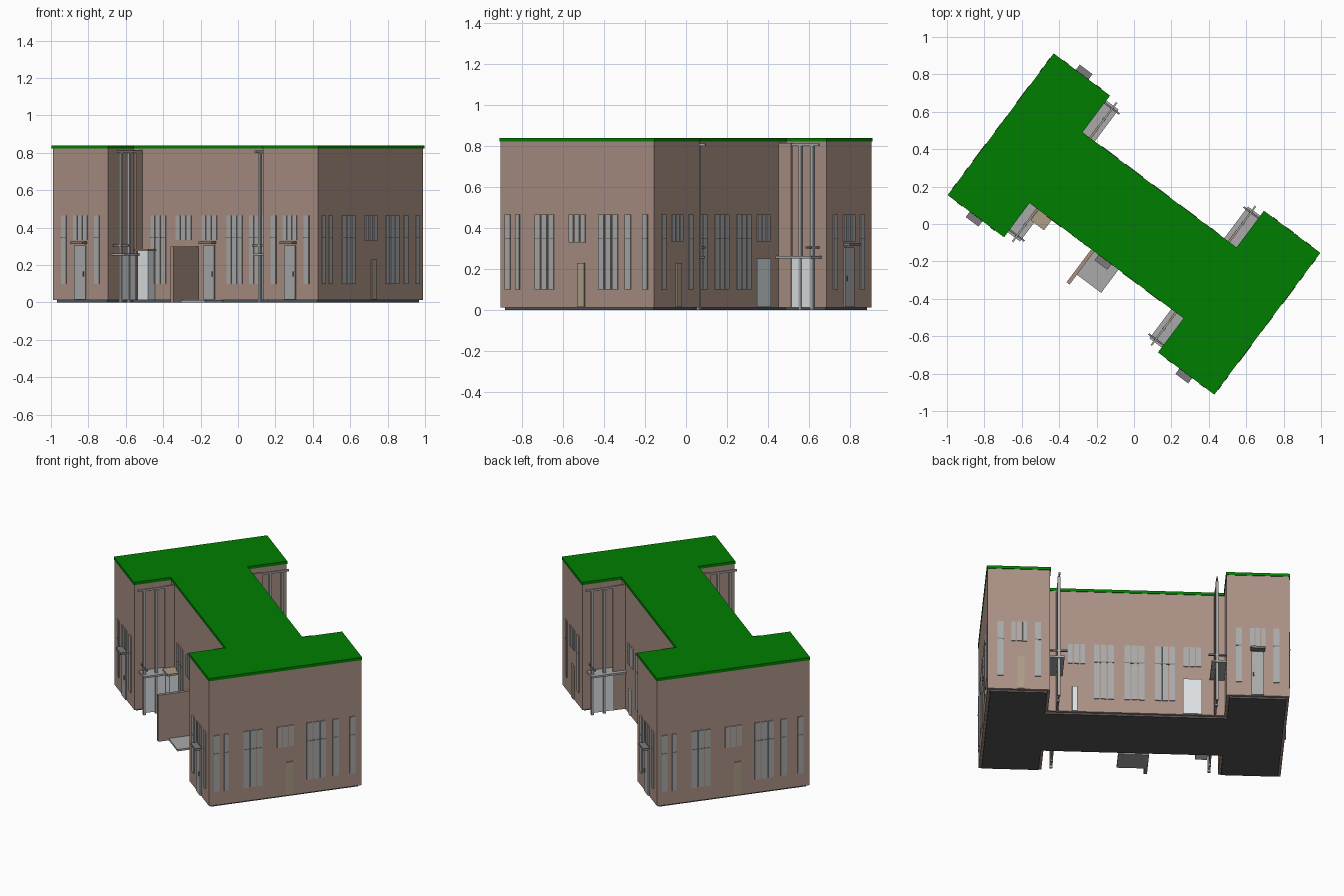
import bpy, bmesh, math
from mathutils import Matrix

if "Cube" in bpy.data.objects:
    bpy.data.objects.remove(bpy.data.objects["Cube"])

# The plan is drawn in local axes (u along the H, v across) then turned
ROT = Matrix.Rotation(math.radians(-36.8), 4, 'Z')


def material(name, rgb):
    m = bpy.data.materials.new(name)
    m.diffuse_color = (*rgb, 1)
    m.use_nodes = True
    m.node_tree.nodes["Principled BSDF"].inputs["Base Color"].default_value = m.diffuse_color
    return m


BROWN = material("brown_render", (0.40, 0.28, 0.23))
GREEN = material("green_roof", (0.0, 0.21, 0.0))
DARK = material("dark_base", (0.09, 0.09, 0.09))
GREY = material("window_grey", (0.40, 0.40, 0.40))
FRAME = material("frame_grey", (0.20, 0.20, 0.20))
TAN = material("tan_door", (0.42, 0.34, 0.24))
WHITE = material("white_panel", (0.72, 0.76, 0.78))


def prism(name, outline, z0, z1, mat):
    bm = bmesh.new()
    face = bm.faces.new([bm.verts.new((u, v, z0)) for u, v in outline])
    ext = bmesh.ops.extrude_face_region(bm, geom=[face])
    for g in ext["geom"]:
        if isinstance(g, bmesh.types.BMVert):
            g.co.z = z1
    bmesh.ops.transform(bm, matrix=ROT, verts=bm.verts)
    bmesh.ops.recalc_face_normals(bm, faces=bm.faces)
    me = bpy.data.meshes.new(name)
    bm.to_mesh(me)
    bm.free()
    ob = bpy.data.objects.new(name, me)
    me.materials.append(mat)
    bpy.context.collection.objects.link(ob)
    return ob


def box(name, u0, u1, v0, v1, z0, z1, mat):
    return prism(name, [(u0, v0), (u1, v0), (u1, v1), (u0, v1)], z0, z1, mat)


def h_plan(d):
    """H-shaped plan, shrunk by d on every side."""
    U, V, N = 0.89 - d, 0.473 - d, 0.514 + d
    lo, hi = -0.245 + d, 0.228 - d
    return [(-U, -V), (-N, -V), (-N, lo), (N, lo), (N, -V), (U, -V),
            (U, V), (N, V), (N, hi), (-N, hi), (-N, V), (-U, V)]


# Body
prism("base_slab", h_plan(0.02), 0, 0.015, DARK)
prism("outer_walls", h_plan(0.004), 0.012, 0.825, BROWN)
prism("flat_roof", h_plan(0), 0.822, 0.84, GREEN)


def on_wall(name, wall, c, w, z0, z1, mat, depth=0.006):
    """Box on a wall; wall = (axis of the normal, position, outward sign)."""
    axis, pos, s = wall
    a, b = sorted((pos - s * 0.01, pos + s * depth))
    if axis == 'u':
        box(name, a, b, c - w / 2, c + w / 2, z0, z1, mat)
    else:
        box(name, c - w / 2, c + w / 2, a, b, z0, z1, mat)


def window(wall, c, w, z0=0.10, z1=0.465):
    n = 3 if w > 0.08 else 1
    pitch = w / n
    for i in range(n):
        x = c - w / 2 + pitch * (i + 0.5)
        on_wall("window_pane", wall, x, pitch - 0.008, z0, z1, GREY)
    if z1 - z0 > 0.2:
        on_wall("window_rail", wall, c, w - 0.008, 0.345, 0.351, FRAME, 0.007)


def tan_door(wall, c):
    on_wall("tan_door", wall, c, 0.042, 0.015, 0.23, TAN, 0.007)


def entrance(wall, c):
    on_wall("entrance_door", wall, c, 0.075, 0.015, 0.305, GREY, 0.008)
    on_wall("door_handle", wall, c + 0.024, 0.006, 0.14, 0.165, FRAME, 0.013)
    on_wall("door_canopy", wall, c, 0.085, 0.312, 0.326, FRAME, 0.04)


# Long end walls
for s in (1, -1):
    wall = ('u', 0.886 * s, s)
    for c, w in ((-0.424, 0.04), (-0.364, 0.035), (-0.2, 0.125),
                 (0.19, 0.125), (0.31, 0.045), (0.414, 0.04)):
        window(wall, c * s, w)
    window(wall, 0, 0.11, 0.33)
    tan_door(wall, 0.025 * s)

# Short wing ends
for su in (-1, 1):
    for sv in (-1, 1):
        wall = ('v', 0.469 * sv, sv)
        for c in (0.59, 0.81):
            window(wall, c * su, 0.042)
        window(wall, 0.70 * su, 0.10, 0.335)
        if su > 0 and sv > 0:
            tan_door(wall, 0.69)
        else:
            entrance(wall, 0.70 * su)

# Middle bar, front side, with its sheltered entrance
front = ('v', -0.241, -1)
for c in (-0.35, 0.16, 0.31):
    window(front, c, 0.11)
for c in (-0.18, -0.01):
    window(front, c, 0.11, 0.335)
entrance(front, -0.01)
box("privacy_wall", -0.102, -0.082, -0.465, -0.24, 0, 0.30, BROWN)
box("entrance_pad", -0.10, 0.08, -0.40, -0.24, 0, 0.012, GREY)

# White vestibule with tan cap on the front
box("vestibule", -0.445, -0.375, -0.30, -0.24, 0.012, 0.275, WHITE)
box("vestibule_cap", -0.455, -0.365, -0.315, -0.24, 0.275, 0.287, TAN)

# Middle bar, back side
back = ('v', 0.224, 1)
for c in (0.19, 0.01, -0.17):
    window(back, c, 0.125)
for c in (0.35, -0.33):
    window(back, c, 0.11, 0.335)
on_wall("white_door", back, -0.33, 0.11, 0.015, 0.25, WHITE, 0.008)
on_wall("narrow_door", back, 0.36, 0.03, 0.015, 0.18, WHITE, 0.008)

# Porches in the four inner corners
for su in (-1, 1):
    for sv in (-1, 1):
        def part(name, u0, u1, v0, v1, z0, z1, mat):
            a, b = sorted((u0 * su, u1 * su))
            c, d = sorted((v0 * sv, v1 * sv))
            box(name, a, b, c, d, z0, z1, mat)
        part("porch_fin", 0.457, 0.469, 0.22, 0.30, 0.012, 0.815, BROWN)
        part("porch_panel", 0.460, 0.467, 0.30, 0.42, 0.012, 0.25, WHITE)
        part("porch_canopy", 0.432, 0.518, 0.22, 0.44, 0.25, 0.262, GREY)
        for v in (0.352, 0.425):
            part("porch_pole", 0.456, 0.472, v - 0.008, v + 0.008, 0, 0.80, GREY)
        part("porch_beam", 0.458, 0.468, 0.22, 0.465, 0.80, 0.812, GREY)
        part("porch_cross_beam", 0.415, 0.515, 0.419, 0.429, 0.30, 0.31, FRAME)
